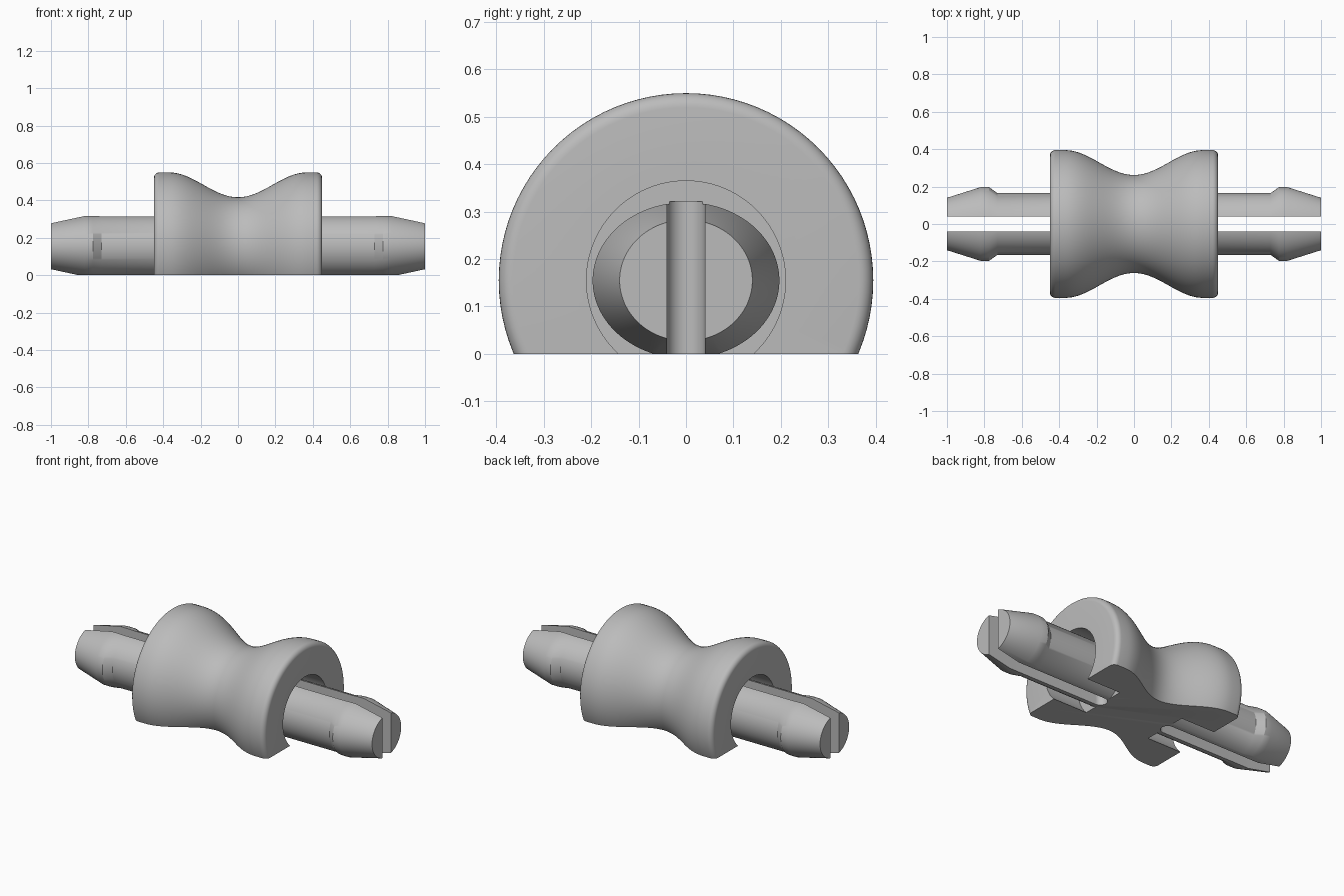
import bpy, bmesh, math

if "Cube" in bpy.data.objects:
    bpy.data.objects.remove(bpy.data.objects["Cube"])

AXIS_Z = 0.155      # height of the long axis
SEGMENTS = 96
SLOT_END = 0.2      # where the clip slots stop
SLOT_HALF = 0.04

grey = bpy.data.materials.new("light_grey_plastic")
grey.use_nodes = True
grey.diffuse_color = (0.5, 0.5, 0.5, 1)
grey.node_tree.nodes["Principled BSDF"].inputs["Base Color"].default_value = (0.5, 0.5, 0.5, 1)


def add_object(name, bm):
    bmesh.ops.recalc_face_normals(bm, faces=bm.faces)
    mesh = bpy.data.meshes.new(name)
    bm.to_mesh(mesh)
    bm.free()
    obj = bpy.data.objects.new(name, mesh)
    bpy.context.collection.objects.link(obj)
    mesh.materials.append(grey)
    return obj


def lathe(name, profile):
    """Skin elliptical rings (x, y radius, z radius) along the x axis."""
    bm = bmesh.new()
    rings = []
    for x, ry, rz in profile:
        angles = [2 * math.pi * i / SEGMENTS for i in range(SEGMENTS)]
        rings.append([bm.verts.new((x, ry * math.cos(a), AXIS_Z + rz * math.sin(a)))
                      for a in angles])
    for a, b in zip(rings, rings[1:]):
        for i in range(SEGMENTS):
            j = (i + 1) % SEGMENTS
            bm.faces.new((a[i], a[j], b[j], b[i]))
    bm.faces.new(rings[0])
    bm.faces.new(rings[-1])
    return add_object(name, bm)


def prism(name, outline, z0, z1):
    """Extrude a plan outline upward."""
    bm = bmesh.new()
    base = bm.faces.new([bm.verts.new((x, y, z0)) for x, y in outline])
    top = bmesh.ops.extrude_face_region(bm, geom=[base])["geom"]
    bmesh.ops.translate(bm, vec=(0, 0, z1 - z0),
                        verts=[v for v in top if isinstance(v, bmesh.types.BMVert)])
    return add_object(name, bm)


# Half profile: barbed clip, recess around it, then the rounded rim
half = [(1, 0.14, 0.128), (0.82, 0.197, 0.165), (0.775, 0.197, 0.165),
        (0.73, 0.165, 0.165), (0.22, 0.165, 0.165), (0.22, 0.21, 0.21),
        (0.45, 0.21, 0.21)]
for i in range(7):
    a = math.pi / 2 * i / 6
    r = 0.365 + 0.03 * math.sin(a)
    half.append((0.42 + 0.03 * math.cos(a), r, r))

# Waisted roller surface
for i in range(20):
    x = 0.37 * (1 - i / 20)
    r = 0.395 - 0.133 * math.cos(math.pi / 2 * x / 0.37) ** 2
    half.append((x, r, r))
waist = [(0, 0.262, 0.262)]
spool = lathe("spool_with_clips", half + waist + [(-x, a, b) for x, a, b in reversed(half)])

# Round-ended slots through both clips, and the flat underside
cutters = [prism("underside_cutter", [(-2, -1), (2, -1), (2, 1), (-2, 1)], -1, 0)]
for side, name in ((1, "left_slot_cutter"), (-1, "right_slot_cutter")):
    outline = [(side * 1.2, -SLOT_HALF)]
    for i in range(17):
        a = math.pi * i / 16
        outline.append((side * (SLOT_END + SLOT_HALF * (1 - math.sin(a))),
                        -SLOT_HALF * math.cos(a)))
    outline.append((side * 1.2, SLOT_HALF))
    # the slot is as tall as the clip, so the roller above stays whole
    cutters.append(prism(name, outline, -0.1, AXIS_Z + 0.166))

bpy.context.view_layer.objects.active = spool
spool.select_set(True)
for cutter in cutters:
    cutter.hide_render = True
    mod = spool.modifiers.new("cut", "BOOLEAN")
    mod.operation = "DIFFERENCE"
    mod.solver = "EXACT"
    mod.object = cutter
    bpy.ops.object.modifier_apply(modifier=mod.name)
    bpy.data.objects.remove(cutter)

bpy.ops.object.shade_smooth_by_angle(angle=math.radians(30))
